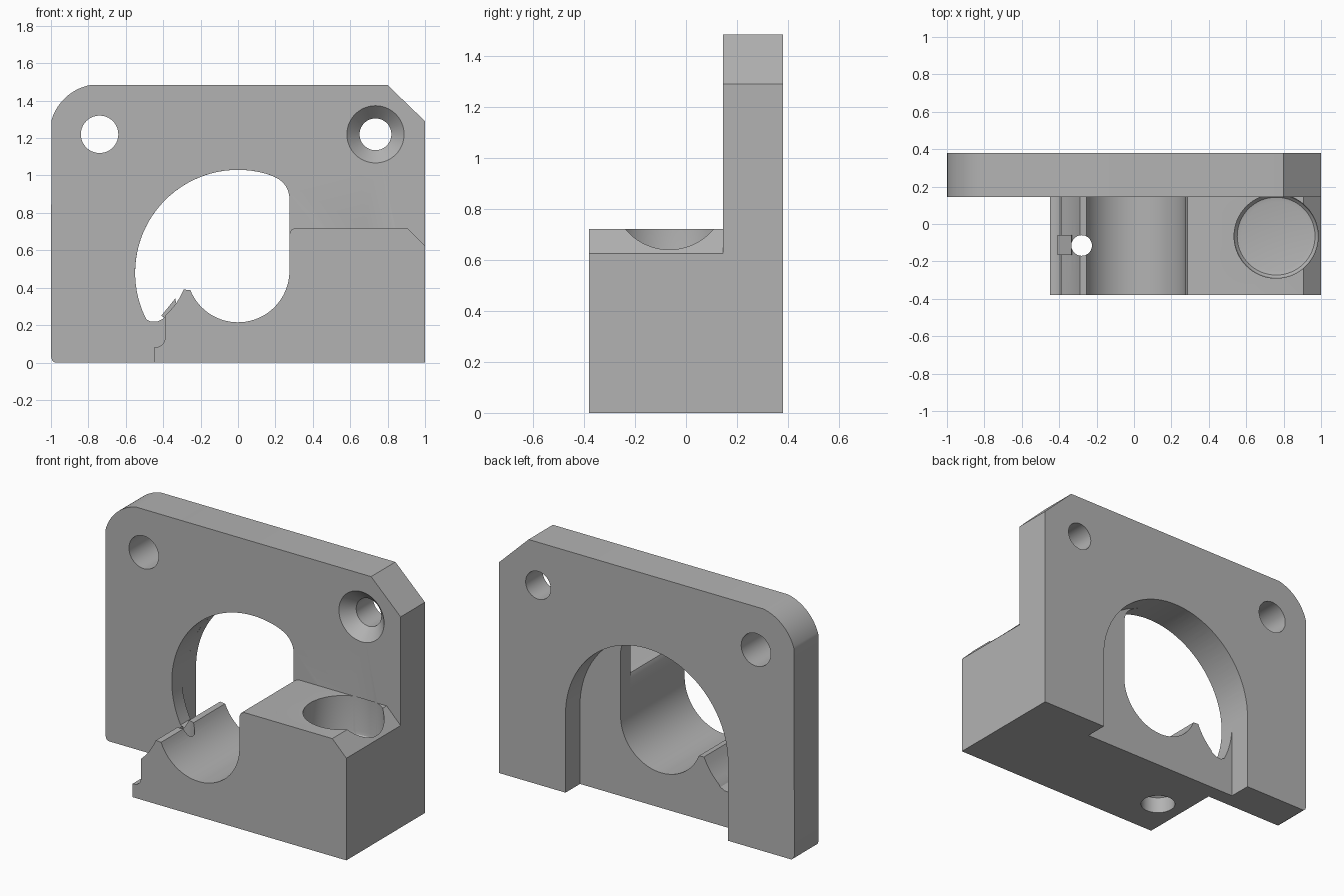
import bpy, bmesh, math
from math import cos, sin, radians

cube = bpy.data.objects.get("Cube")
if cube:
    bpy.data.objects.remove(cube, do_unlink=True)

grey = bpy.data.materials.new("plain grey")
grey.use_nodes = True
grey.diffuse_color = (0.45, 0.45, 0.45, 1)
grey.node_tree.nodes["Principled BSDF"].inputs["Base Color"].default_value = grey.diffuse_color

FRONT, STEP, POCKET, BACK = -0.38, 0.145, 0.24, 0.38


def arc(cx, cz, r, start, end, steps=24):
    """Points on an arc in the front plane, angles in degrees."""
    angles = [radians(start + (end - start) * i / steps) for i in range(steps + 1)]
    return [(cx + r * cos(a), cz + r * sin(a)) for a in angles]


def finish(name, bm):
    bmesh.ops.recalc_face_normals(bm, faces=bm.faces)
    mesh = bpy.data.meshes.new(name)
    bm.to_mesh(mesh)
    bm.free()
    mesh.materials.append(grey)
    obj = bpy.data.objects.new(name, mesh)
    bpy.context.collection.objects.link(obj)
    return obj


def prism(name, outline, y0, y1):
    """Extrude an (x, z) outline from y0 to y1."""
    bm = bmesh.new()
    face = bm.faces.new([bm.verts.new((x, y0, z)) for x, z in outline])
    out = bmesh.ops.extrude_face_region(bm, geom=[face])
    verts = [v for v in out["geom"] if isinstance(v, bmesh.types.BMVert)]
    bmesh.ops.translate(bm, verts=verts, vec=(0, y1 - y0, 0))
    return finish(name, bm)


def lathe(name, u, v, rings, along_y=False, sides=64):
    """Closed turned solid: rings are (radius, position along the axis)."""
    bm = bmesh.new()
    loops = []
    for r, t in rings:
        loop = []
        for i in range(sides):
            a = 2 * math.pi * i / sides
            p, q = u + r * cos(a), v + r * sin(a)
            loop.append(bm.verts.new((p, t, q) if along_y else (p, q, t)))
        loops.append(loop)
    for a, b in zip(loops, loops[1:]):
        for i in range(sides):
            j = (i + 1) % sides
            bm.faces.new((a[i], a[j], b[j], b[i]))
    bm.faces.new(loops[0])
    bm.faces.new(loops[-1])
    return finish(name, bm)


def cut(target, cutter):
    mod = target.modifiers.new("cut", "BOOLEAN")
    mod.operation, mod.solver, mod.object = "DIFFERENCE", "EXACT", cutter
    bpy.context.view_layer.objects.active = target
    bpy.ops.object.modifier_apply(modifier=mod.name)
    bpy.data.objects.remove(cutter, do_unlink=True)


# Shared curve of the ridge and its left slope
slope = [(-0.29, 0.39), (-0.31, 0.35), (-0.335, 0.31), (-0.365, 0.275), (-0.39, 0.25)]

# Upright plate with one rounded and one chamfered top corner
plate = prism("mounting_plate",
              [(-0.98, 0), (1, 0), (1, 1.29), (0.8, 1.483)]
              + arc(-0.74, 1.22, 0.268, 101, 164) + [(-1, 0.03), (-0.993, 0.01)],
              STEP, BACK)

# Opening through the front layer of the plate
opening = (arc(0, 0.48, 0.55, 207, 72, 56)
           + arc(0.15, 0.875, 0.125, 65, 0, 10)
           + arc(0, 0.49, 0.275, 0, -158, 40) + slope
           + [(-0.4, 0.235), (-0.43, 0.22), (-0.465, 0.218)])
cut(plate, prism("opening_cutter", opening, 0, 0.3))

# Arched pocket in the back, open at the bottom
arch = arc(0, 0.48, 0.55, 0, 180, 48) + [(-0.55, -0.1), (0.55, -0.1)]
cut(plate, prism("arch_cutter", arch, POCKET, 0.5))

# Screw holes, the right one countersunk from the front
cut(plate, lathe("screw_cutter", -0.74, 1.22, [(0.1, 0), (0.1, 0.5)], True))
cut(plate, lathe("sunk_cutter", 0.735, 1.22,
                 [(0.153, 0), (0.153, STEP), (0.085, 0.215), (0.085, 0.5)], True))

# Front block with the round cradle and stepped left side
block = prism("clamp_block",
              [(1, 0), (1, 0.625), (0.905, 0.72), (0.31, 0.72), (0.285, 0.71), (0.275, 0.685)]
              + arc(0, 0.49, 0.275, 0, -158, 40) + slope
              + [(-0.39, 0.125), (-0.4, 0.1), (-0.42, 0.085), (-0.45, 0.08), (-0.45, 0)],
              FRONT, STEP)

# Blind socket with a rounded floor, which also bites into the plate
for part, top in ((block, 0.85), (plate, 0.72)):
    cut(part, lathe("socket_cutter", 0.76, -0.065,
                    [(0.225, top), (0.225, 0.51), (0.221, 0.49), (0.208, 0.475), (0.185, 0.47)]))

# Small upright hole through the ridge, wider at the bottom
cut(block, lathe("pin_cutter", -0.28, -0.115,
                 [(0.1, -0.1), (0.1, 0.1), (0.055, 0.13), (0.055, 0.6)], sides=40))

# Small catch on the slope beside the pin hole
catch = prism("slope_catch", [(-0.41, 0.25), (-0.335, 0.343), (-0.33, 0.31), (-0.385, 0.235)],
              -0.165, -0.06)
cut(catch, lathe("catch_cutter", -0.28, -0.115, [(0.055, 0), (0.055, 0.6)], sides=40))

for part in (plate, block):
    bpy.ops.object.select_all(action="DESELECT")
    part.select_set(True)
    bpy.context.view_layer.objects.active = part
    bpy.ops.object.shade_smooth_by_angle(angle=radians(28))
